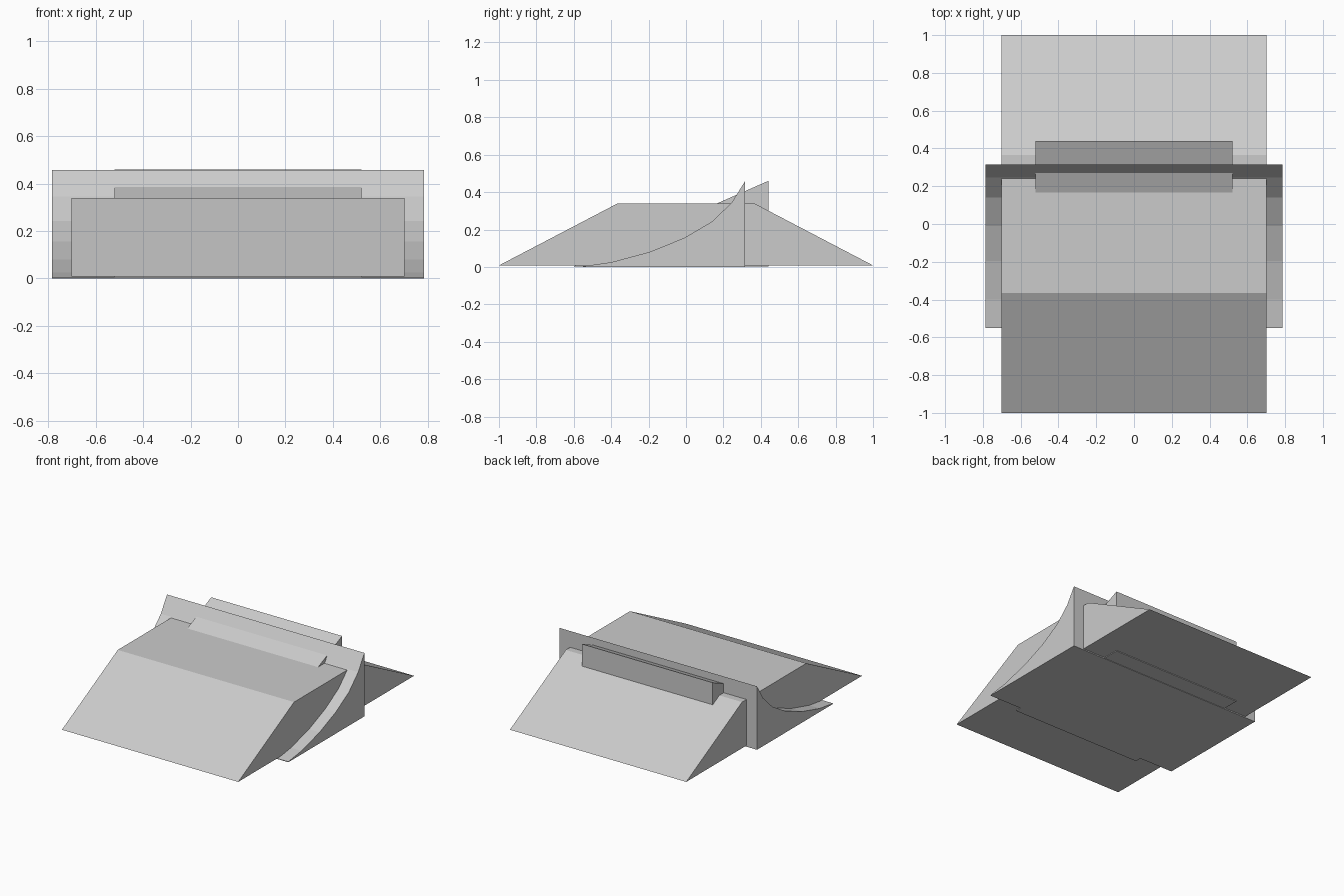
import bpy
import bmesh

if "Cube" in bpy.data.objects:
    bpy.data.objects.remove(bpy.data.objects["Cube"])


def extrude_profile(name, profile, half_width):
    """Extrude a closed (y, z) profile symmetrically along x."""
    bm = bmesh.new()
    face = bm.faces.new([bm.verts.new((-half_width, y, z)) for y, z in profile])
    res = bmesh.ops.extrude_face_region(bm, geom=[face])
    verts = [g for g in res["geom"] if isinstance(g, bmesh.types.BMVert)]
    bmesh.ops.translate(bm, verts=verts, vec=(2 * half_width, 0, 0))
    bmesh.ops.recalc_face_normals(bm, faces=bm.faces)
    mesh = bpy.data.meshes.new(name)
    bm.to_mesh(mesh)
    bm.free()
    obj = bpy.data.objects.new(name, mesh)
    bpy.context.collection.objects.link(obj)
    return obj


# Flat-topped ramp with a slope on both ends
extrude_profile("double_ramp",
                [(-1, 0.008), (1, 0.008), (0.365, 0.34), (-0.365, 0.34)], 0.702)

# Wide curved ramp, steepening towards its vertical back
curve = [(0.315, 0.457), (0.245, 0.345), (0.14, 0.243), (-0.01, 0.155),
         (-0.195, 0.08), (-0.40, 0.025), (-0.55, 0.004)]
extrude_profile("curved_ramp", [(-0.55, 0.0), (0.315, 0.0)] + curve, 0.786)

# Narrow straight wedge passing through both
extrude_profile("straight_ramp",
                [(-0.60, 0.003), (0.44, 0.003), (0.44, 0.46)], 0.521)
